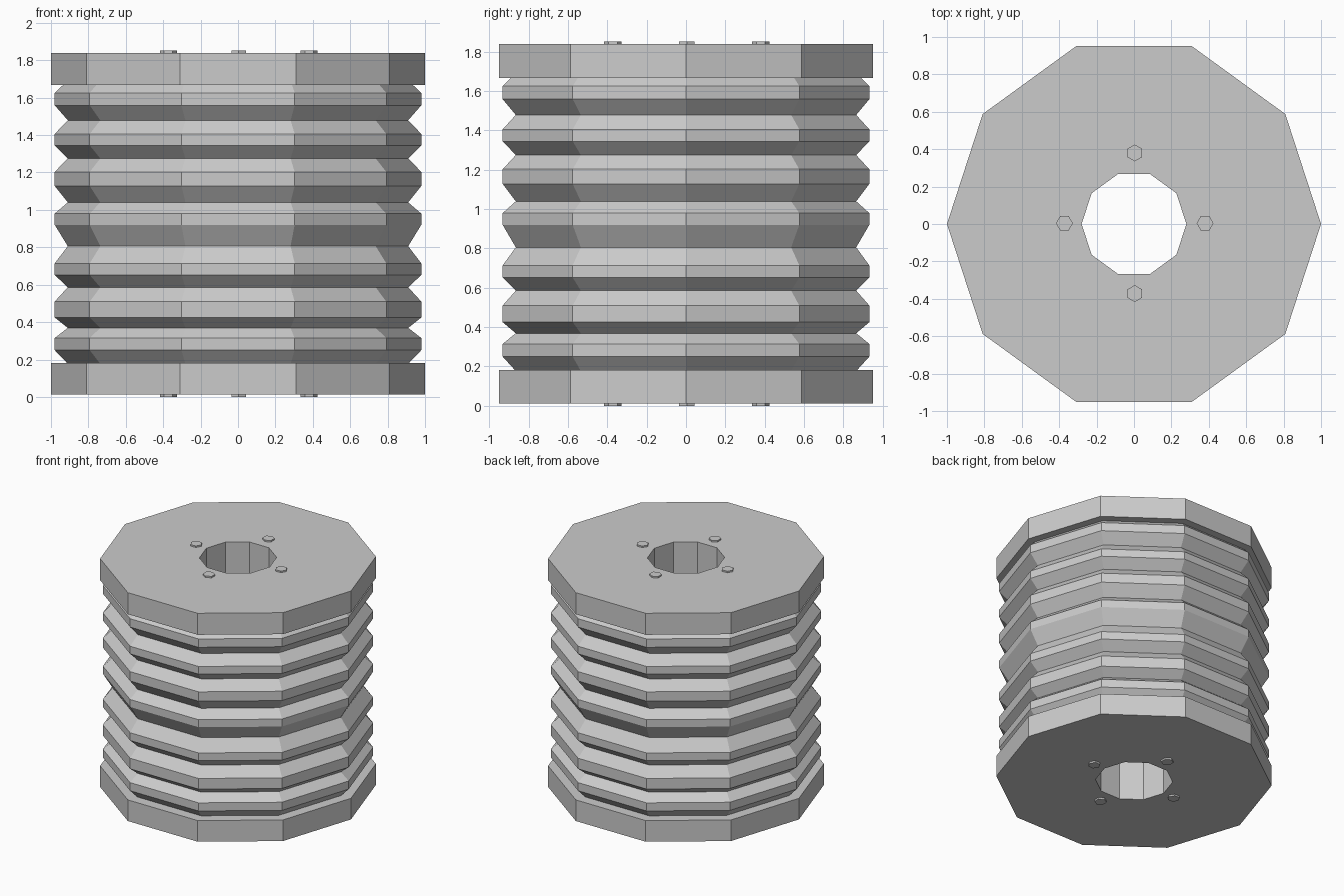
import bpy, bmesh, math

if "Cube" in bpy.data.objects:
    bpy.data.objects.remove(bpy.data.objects["Cube"])

SIDES = 10


def make_object(name, bm):
    bmesh.ops.recalc_face_normals(bm, faces=bm.faces[:])
    mesh = bpy.data.meshes.new(name)
    bm.to_mesh(mesh)
    bm.free()
    obj = bpy.data.objects.new(name, mesh)
    bpy.context.collection.objects.link(obj)
    return obj


def lathe(name, profile, sides):
    """Revolve a closed (radius, z) profile into a faceted ring."""
    bm = bmesh.new()
    rings = []
    for i in range(sides):
        a = 2 * math.pi * i / sides
        rings.append([bm.verts.new((r * math.cos(a), r * math.sin(a), z)) for r, z in profile])
    n = len(profile)
    for i in range(sides):
        p, q = rings[i], rings[(i + 1) % sides]
        for j in range(n):
            k = (j + 1) % n
            bm.faces.new((p[j], q[j], q[k], p[k]))
    return make_object(name, bm)


# Ribbed body: end plates, sharp grooves with flat-topped ridges, central bore
HOLE, PLATE, RIDGE, GROOVE = 0.28, 1.0, 0.98, 0.91
ridges = [(0.25, 0.315), (0.425, 0.51), (0.652, 0.714), (0.92, 0.98),
          (1.128, 1.203), (1.345, 1.406), (1.559, 1.626)]
grooves = [0.369, 0.586, 0.806, 1.04, 1.275, 1.479]

profile = [(HOLE, 0.013), (PLATE, 0.013), (PLATE, 0.182), (0.915, 0.182)]
for i, (low, high) in enumerate(ridges):
    profile += [(RIDGE, low), (RIDGE, high)]
    if i < len(grooves):
        profile.append((GROOVE, grooves[i]))
profile += [(0.935, 1.668), (PLATE, 1.668), (PLATE, 1.84), (HOLE, 1.84)]
lathe("ribbed_body", profile, SIDES)


# Hexagonal bolt heads around the bore on both ends
def bolt(name, angle, z0, z1):
    bm = bmesh.new()
    bmesh.ops.create_cone(bm, cap_ends=True, segments=6, radius1=0.045,
                          radius2=0.045, depth=z1 - z0)
    spin = angle + math.pi / 6 if min(abs(v.co.x) for v in bm.verts) < 1e-4 else angle
    obj = make_object(name, bm)
    obj.location = (0.376 * math.cos(angle) + 0.004,
                    0.376 * math.sin(angle) + 0.004, (z0 + z1) / 2)
    obj.rotation_euler.z = spin


for i in range(4):
    bolt(f"bottom_bolt_{i + 1}", i * math.pi / 2, 0.0, 0.03)
    bolt(f"top_bolt_{i + 1}", i * math.pi / 2, 1.82, 1.852)
